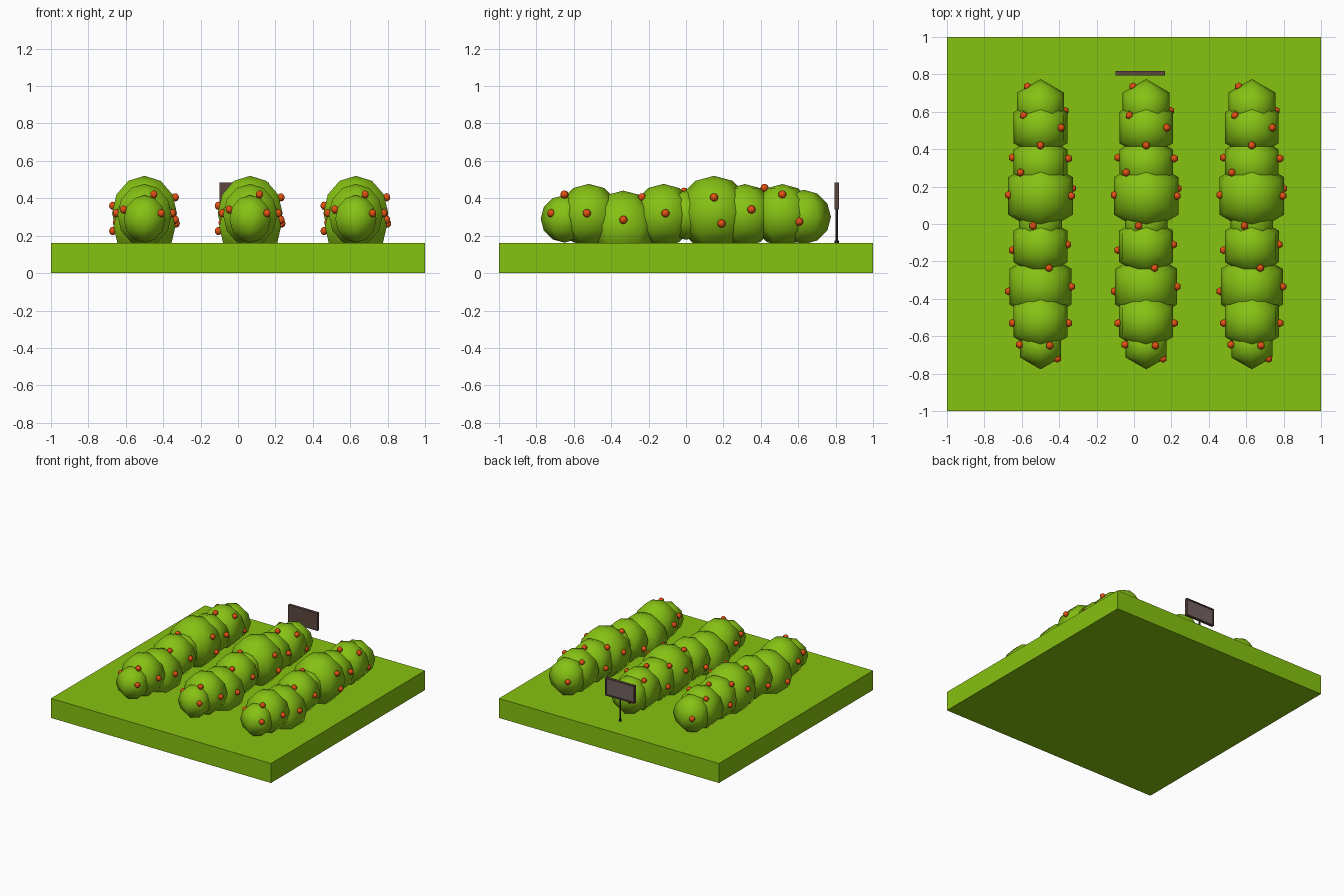
import bpy, bmesh
from mathutils import Matrix, Vector

if "Cube" in bpy.data.objects:
    bpy.data.objects.remove(bpy.data.objects["Cube"])


def material(name, rgb):
    m = bpy.data.materials.new(name)
    m.diffuse_color = (*rgb, 1)
    m.use_nodes = True
    m.node_tree.nodes["Principled BSDF"].inputs["Base Color"].default_value = m.diffuse_color
    return m


GRASS = material("grass", (0.24, 0.54, 0.005))
LEAF = material("leaf", (0.24, 0.54, 0.007))
FRUIT = material("fruit", (0.75, 0.08, 0.006))
WOOD = material("wood", (0.107, 0.061, 0.048))
PANEL = material("panel", (0.17, 0.12, 0.12))
METAL = material("post_dark", (0.04, 0.035, 0.03))


def finish(bm, name, *mats, smooth=False):
    me = bpy.data.meshes.new(name)
    for f in bm.faces:
        f.smooth = smooth
    bm.to_mesh(me)
    bm.free()
    for m in mats:
        me.materials.append(m)
    return me


def place(name, me, loc=(0, 0, 0)):
    ob = bpy.data.objects.new(name, me)
    ob.location = loc
    bpy.context.collection.objects.link(ob)
    return ob


def box(bm, lo, hi):
    lo, hi = Vector(lo), Vector(hi)
    size = Matrix.Diagonal((*(hi - lo), 1))
    bmesh.ops.create_cube(bm, size=1, matrix=Matrix.Translation((lo + hi) / 2) @ size)


def balls(name, items, mat):
    # six-sided low-poly spheres, corners pointing along y
    bm = bmesh.new()
    for x, y, z, r in items:
        bmesh.ops.create_uvsphere(bm, u_segments=6, v_segments=6, radius=r,
                                  matrix=Matrix.Translation((x, y, z)))
    return finish(bm, name, mat, smooth=True)


# ground slab
bm = bmesh.new()
box(bm, (-1, -1, 0), (1, 1, 0.16))
place("ground_slab", finish(bm, "ground_slab", GRASS))

# hedge row: overlapping bushes (y, z, radius)
bushes = [(-.65, .29, .127), (-.52, .31, .167), (-.335, .25, .191),
          (-.12, .31, .167), (0, .31, .132), (.15, .32, .2),
          (.315, .31, .166), (.515, .31, .166), (.63, .30, .145)]
hedge = balls("hedge", [(0, *b) for b in bushes], LEAF)

# fruit scattered over one row (x, y, z)
spots = [(.09, -.72, .32), (.05, -.65, .42), (-.112, -.645, .34),
         (.15, -.53, .32), (-.15, -.53, .32), (.165, -.335, .285),
         (-.17, -.36, .225), (.045, -.235, .405), (.145, -.11, .32),
         (-.15, -.14, .27), (-.04, -.01, .435), (.165, .15, .405),
         (.17, .19, .265), (-.17, .155, .36), (-.107, .275, .43),
         (.15, .35, .34), (-.15, .355, .3), (0, .42, .455),
         (.11, .515, .42), (-.09, .58, .42), (.13, .605, .275),
         (-.07, .735, .31)]
fruit = balls("fruit", [(*s, .022) for s in spots], FRUIT)

for i, x in enumerate((-.5, .065, .63), 1):
    place(f"hedge_row_{i}", hedge, (x, 0, 0))
    place(f"hedge_fruit_{i}", fruit, (x, 0, 0))

# sign board with a recessed panel on its back-facing side
bm = bmesh.new()
box(bm, (-.10, .795, .34), (.165, .818, .485))
bm.normal_update()
face = max(bm.faces, key=lambda f: f.normal.y)
bmesh.ops.inset_region(bm, faces=[face], thickness=.014)
bmesh.ops.inset_region(bm, faces=[face], thickness=.001, depth=-.006)
face.material_index = 1
place("sign_board", finish(bm, "sign_board", WOOD, PANEL))

# sign post with a small foot
bm = bmesh.new()
for r, z0, z1 in ((.007, .16, .345), (.011, .16, .175)):
    bmesh.ops.create_cone(bm, cap_ends=True, segments=8, radius1=r, radius2=r,
                          depth=z1 - z0,
                          matrix=Matrix.Translation((.033, .806, (z0 + z1) / 2)))
place("sign_post", finish(bm, "sign_post", METAL))
